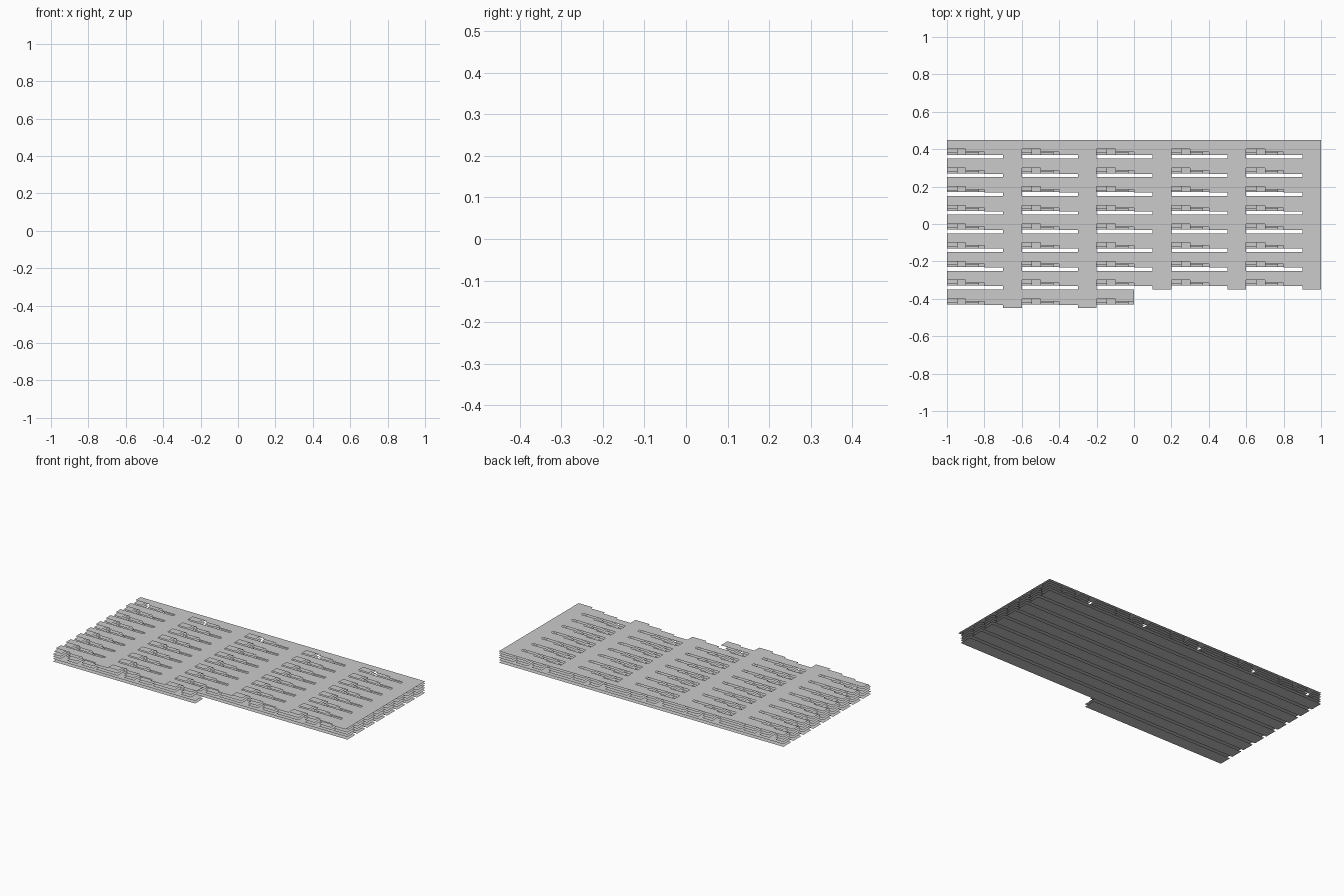
import bpy, bmesh

if "Cube" in bpy.data.objects:
    bpy.data.objects.remove(bpy.data.objects["Cube"])

PITCH = 0.1                 # cell size in x and y
COLS, ROWS = 20, 9
STEP = (0.055, 0.07, 0.085, 0.1)      # size repeating every four cells
DEPTH = (0.05, 0.065, 0.082, 0.1)


def cells():
    # Last row is only half filled
    for r in range(ROWS):
        for c in range(COLS if r < ROWS - 1 else COLS // 2):
            yield c, -1 + c * PITCH, 0.45 - r * PITCH


def sheet_layer(name, z, size):
    # One flat layer of panels, each anchored at its back left corner
    bm = bmesh.new()
    for c, x, y in cells():
        w, d = size(c % 4)
        pts = ((x, y - d), (x + w, y - d), (x + w, y), (x, y))
        bm.faces.new([bm.verts.new((px, py, z)) for px, py in pts])
    bmesh.ops.remove_doubles(bm, verts=bm.verts[:], dist=1e-5)
    me = bpy.data.meshes.new(name)
    bm.to_mesh(me)
    bm.free()
    bpy.context.collection.objects.link(bpy.data.objects.new(name, me))


# Full-width strips at the bottom
sheet_layer("bottom_strips", 0.0, lambda k: (PITCH, 0.08))
sheet_layer("lower_strips", 0.0165, lambda k: (PITCH, 0.08))

# Middle panels growing in width
sheet_layer("middle_panels_low", 0.031, lambda k: (STEP[k], 0.08))
sheet_layer("middle_panels_high", 0.046, lambda k: (STEP[k], 0.08))
sheet_layer("upper_panels", 0.060, lambda k: (STEP[k], 0.07))

# Top sheet, panels growing in depth
sheet_layer("top_sheet", 0.0725, lambda k: (PITCH, DEPTH[k]))
